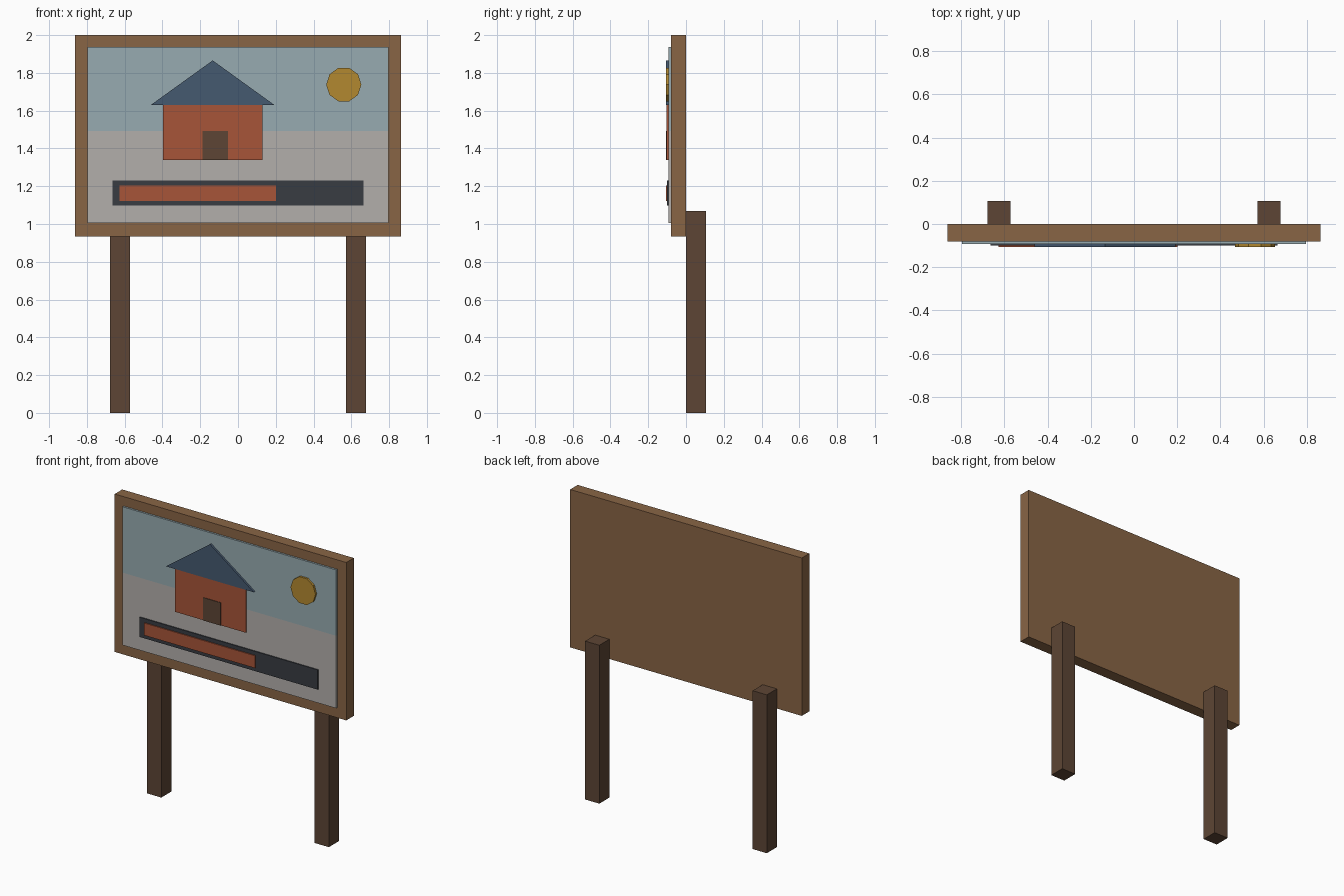
import bpy, bmesh, math

if "Cube" in bpy.data.objects:
    bpy.data.objects.remove(bpy.data.objects["Cube"])


def material(name, rgb):
    m = bpy.data.materials.new(name)
    m.diffuse_color = (*rgb, 1)
    m.use_nodes = True
    m.node_tree.nodes["Principled BSDF"].inputs["Base Color"].default_value = m.diffuse_color
    return m


wood = material("wood", (0.25, 0.13, 0.06))
dark_wood = material("dark_wood", (0.11, 0.06, 0.035))
sky_blue = material("sky_blue", (0.31, 0.41, 0.44))
pale = material("pale_grey", (0.45, 0.43, 0.41))
brick = material("brick", (0.39, 0.09, 0.04))
slate = material("slate", (0.06, 0.10, 0.16))
charcoal = material("charcoal", (0.04, 0.045, 0.055))
gold = material("gold", (0.45, 0.25, 0.03))


def prism(name, profile, front, back, mat):
    """Extrude an (x, z) outline from y=front to y=back."""
    bm = bmesh.new()
    face = bm.faces.new([bm.verts.new((x, front, z)) for x, z in profile])
    ext = bmesh.ops.extrude_face_region(bm, geom=[face])
    for v in ext["geom"]:
        if isinstance(v, bmesh.types.BMVert):
            v.co.y = back
    bmesh.ops.recalc_face_normals(bm, faces=bm.faces)
    mesh = bpy.data.meshes.new(name)
    bm.to_mesh(mesh)
    bm.free()
    mesh.materials.append(mat)
    ob = bpy.data.objects.new(name, mesh)
    bpy.context.collection.objects.link(ob)
    return ob


def slab(name, x0, x1, z0, z1, front, back, mat):
    return prism(name, [(x0, z0), (x1, z0), (x1, z1), (x0, z1)], front, back, mat)


# Posts behind the board
for side, x in (("left", -0.625), ("right", 0.625)):
    slab(f"{side}_post", x - 0.053, x + 0.053, 0, 1.068, 0, 0.107, dark_wood)

# Wooden backing board
slab("backing_board", -0.864, 0.864, 0.935, 2.0, -0.08, 0, wood)

# Picture panel: ground below, sky above
slab("picture_ground", -0.797, 0.797, 1.004, 1.493, -0.093, -0.08, pale)
slab("picture_sky", -0.797, 0.797, 1.493, 1.937, -0.093, -0.08, sky_blue)

# House
slab("house_wall", -0.398, 0.13, 1.339, 1.63, -0.103, -0.093, brick)
prism("house_roof", [(-0.462, 1.63), (0.193, 1.63), (-0.134, 1.866)], -0.107, -0.093, slate)
slab("house_door", -0.187, -0.054, 1.339, 1.493, -0.107, -0.103, dark_wood)

# Sun
sun = [(0.56 + 0.093 * math.cos(i * math.tau / 10), 1.738 + 0.093 * math.sin(i * math.tau / 10))
       for i in range(10)]
prism("sun", sun, -0.107, -0.093, gold)

# Progress bar
slab("bar_back", -0.665, 0.665, 1.097, 1.23, -0.1, -0.093, charcoal)
slab("bar_fill", -0.627, 0.202, 1.121, 1.204, -0.107, -0.1, brick)
